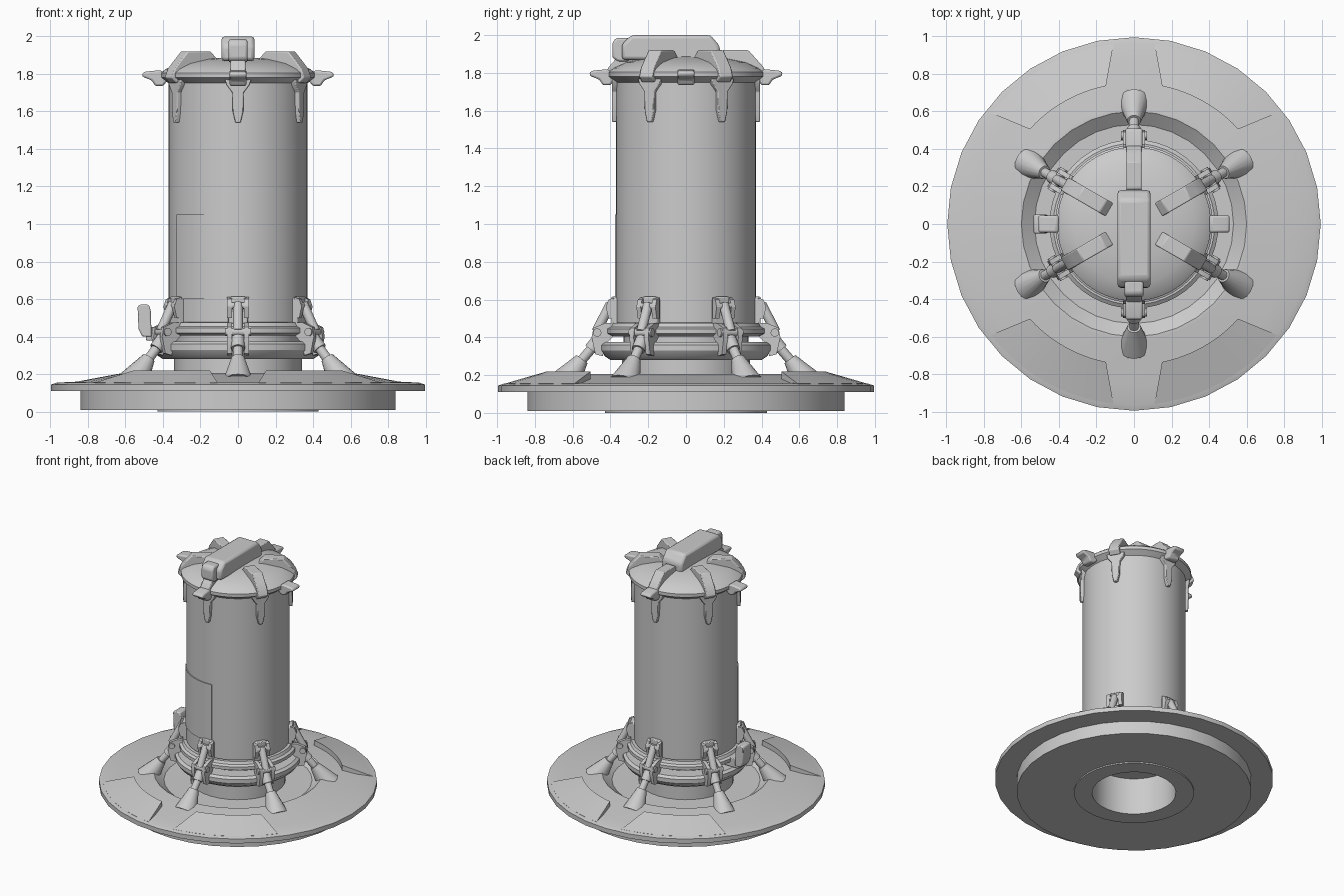
import bpy, bmesh
from math import radians, sin, cos, pi
from mathutils import Vector, Matrix

if "Cube" in bpy.data.objects:
    bpy.data.objects.remove(bpy.data.objects["Cube"])


def finish(name, bm, bevel=0.0, angle=0.0):
    bmesh.ops.recalc_face_normals(bm, faces=bm.faces[:])
    me = bpy.data.meshes.new(name)
    bm.to_mesh(me)
    bm.free()
    ob = bpy.data.objects.new(name, me)
    bpy.context.collection.objects.link(ob)
    ob.rotation_euler.z = radians(angle)
    if bevel:
        m = ob.modifiers.new("bevel", 'BEVEL')
        m.width, m.segments, m.limit_method = bevel, 2, 'ANGLE'
    return ob


def lathe(name, profile, segs=48):
    """Spin a closed (r, z) outline about the z axis."""
    bm = bmesh.new()
    rings = []
    for r, z in profile:
        if r == 0:
            rings.append([bm.verts.new((0, 0, z))] * segs)
        else:
            rings.append([bm.verts.new((r * cos(2 * pi * i / segs), r * sin(2 * pi * i / segs), z))
                          for i in range(segs)])
    for k, a in enumerate(rings):
        b = rings[(k + 1) % len(rings)]
        for i in range(segs):
            j = (i + 1) % segs
            vs = list(dict.fromkeys((a[i], a[j], b[j], b[i])))
            if len(vs) > 2:
                bm.faces.new(vs)
    return finish(name, bm)


def slab(name, outline, lo, hi, axis='y', angle=0.0, bevel=0.0):
    """Extrude an outline: axis y takes (x, z) points, axis x takes (y, z) points."""
    bm = bmesh.new()
    place = (lambda u, v, d: (u, d, v)) if axis == 'y' else (lambda u, v, d: (d, u, v))
    a = [bm.verts.new(place(u, v, lo)) for u, v in outline]
    b = [bm.verts.new(place(u, v, hi)) for u, v in outline]
    bm.faces.new(a)
    bm.faces.new(b)
    for i in range(len(a)):
        j = (i + 1) % len(a)
        bm.faces.new((a[i], a[j], b[j], b[i]))
    return finish(name, bm, bevel, angle)


def rod(name, p0, p1, r0, r1, angle=0.0, segs=16):
    """Tapered cylinder between two (r, t, z) points."""
    p0, p1 = Vector(p0), Vector(p1)
    d = p1 - p0
    bm = bmesh.new()
    mat = Matrix.Translation((p0 + p1) / 2) @ d.to_track_quat('Z', 'Y').to_matrix().to_4x4()
    bmesh.ops.create_cone(bm, cap_ends=True, segments=segs, radius1=r0, radius2=r1,
                          depth=d.length, matrix=mat)
    return finish(name, bm, 0, angle)


def sector(name, inner, outer, bottom, n=10):
    """Arc block; inner and outer are (radius, start, end, top z)."""
    bm = bmesh.new()
    rows = []
    for i in range(n + 1):
        row = []
        for (r, a0, a1, top), zs in ((inner, (bottom, inner[3])), (outer, (outer[3], bottom))):
            a = radians(a0 + (a1 - a0) * i / n)
            row += [bm.verts.new((r * cos(a), r * sin(a), z)) for z in zs]
        rows.append(row)
    for a, b in zip(rows, rows[1:]):
        for k in range(4):
            m = (k + 1) % 4
            bm.faces.new((a[k], a[m], b[m], b[k]))
    bm.faces.new(rows[0])
    bm.faces.new(rows[-1])
    return finish(name, bm)


# Base disc with open centre and neck
lathe("base_disc", [(.3, 0), (.43, 0), (.43, .01), (.84, .01), (.84, .11), (.995, .11), (.995, .145),
                    (.965, .155), (.86, .16), (.62, .205), (.6, .205), (.53, .15), (.34, .15),
                    (.34, .31), (.3, .31)], 32)

# Four raised panels on the base
for start, sign in ((0, 1), (180, -1), (180, 1), (360, -1)):
    sector("base_panel", (.75, start + sign * 42.3, start + sign * 78.5, .22),
           (.965, start + sign * 37.8, start + sign * 83.5, .155), .12)

# Main body and the two collars
lathe("body", [(0, .29), (.33, .29), (.33, .44), (.355, .455), (.37, .48), (.37, 1.77), (0, 1.77)], 64)
lathe("lower_collar", [(.32, .28), (.4, .28), (.43, .3), (.45, .33), (.45, .36), (.43, .375), (.32, .375)])
lathe("upper_collar", [(.32, .405), (.39, .405), (.42, .42), (.42, .445), (.4, .455), (.39, .475), (.32, .475)])

# Thin curved panel on the body
sector("body_panel", (.36, 210, 275, 1.05), (.377, 210, 275, 1.05), .6, 12)

# Lid with flange
lathe("lid", [(0, 1.89), (.2, 1.88), (.32, 1.855), (.385, 1.825), (.41, 1.805), (.41, 1.78),
              (.39, 1.765), (.37, 1.75), (0, 1.75)], 64)

# Six repeated sets: lid ribs, hanging clips and legs
for k in range(6):
    a = 30 + 60 * k
    slab("lid_rib", [(.14, 1.87), (.19, 1.92), (.33, 1.92), (.375, 1.87), (.41, 1.83), (.43, 1.78),
                     (.4, 1.75), (.36, 1.78)], -.04, .04, 'y', a, .006)
    slab("lid_clip", [(-.07, 1.77), (-.06, 1.74), (-.03, 1.7), (-.028, 1.6), (-.014, 1.54), (.014, 1.54),
                      (.028, 1.6), (.03, 1.7), (.06, 1.74), (.07, 1.77)], .35, .392, 'x', a, .005)
    rod("leg_foot", (.65, 0, .15), (.55, 0, .285), .085, .036, a)
    rod("leg_strut", (.56, 0, .27), (.44, 0, .41), .026, .026, a)
    rod("leg_sleeve", (.505, 0, .335), (.46, 0, .39), .036, .036, a)
    slab("leg_bracket", [(-.052, .47), (-.052, .6), (-.035, .615), (.035, .615), (.052, .6), (.052, .47)],
         .355, .395, 'x', a, .006)
    for s in (-1, 1):
        t0, t1 = sorted((s * .032, s * .058))
        slab("leg_clamp", [(.38, .41), (.38, .475), (.43, .475), (.49, .45), (.5, .4), (.48, .31),
                           (.44, .3), (.43, .36)], t0, t1, 'y', a)
        slab("bracket_ear", [(.38, .5), (.38, .61), (.41, .6), (.425, .56), (.41, .5)], t0, t1, 'y', a)
    rod("leg_link", (.4, 0, .575), (.475, 0, .43), .026, .026, a)
    rod("upper_pin", (.405, -.05, .565), (.405, .05, .565), .018, .018, a)
    rod("lower_pin", (.47, -.068, .425), (.47, .068, .425), .022, .022, a)

# Four lugs around the lid flange
for k in range(4):
    slab("lid_lug", [(.37, 1.77), (.41, 1.82), (.49, 1.812), (.51, 1.805), (.51, 1.785), (.46, 1.765),
                     (.44, 1.735), (.4, 1.735)], -.045, .045, 'y', 90 * k, .01)

# Handle on the lid with its front latch
slab("lid_handle", [(-.34, 1.87), (-.34, 1.95), (-.29, 2.0), (.13, 2.0), (.18, 1.94), (.18, 1.86)],
     -.088, .088, 'x', 0, .018)
slab("handle_latch", [(-.39, 1.88), (-.39, 1.96), (-.37, 1.985), (-.3, 1.985), (-.3, 1.86), (-.36, 1.86)],
     -.05, .05, 'x', 0, .012)

# Control pod on the left side
slab("side_pod", [(-.53, .44), (-.535, .56), (-.525, .57), (-.475, .57), (-.465, .54), (-.46, .4),
                  (-.51, .4)], -.05, .05, 'y', 0, .008)
slab("pod_arm", [(-.49, .38), (-.49, .45), (-.36, .45), (-.36, .38)], -.04, .04, 'y', 0, .005)

# Smooth shading with sharp edges kept
bpy.ops.object.select_all(action='SELECT')
bpy.context.view_layer.objects.active = bpy.data.objects["body"]
bpy.ops.object.shade_smooth_by_angle(angle=radians(30))
